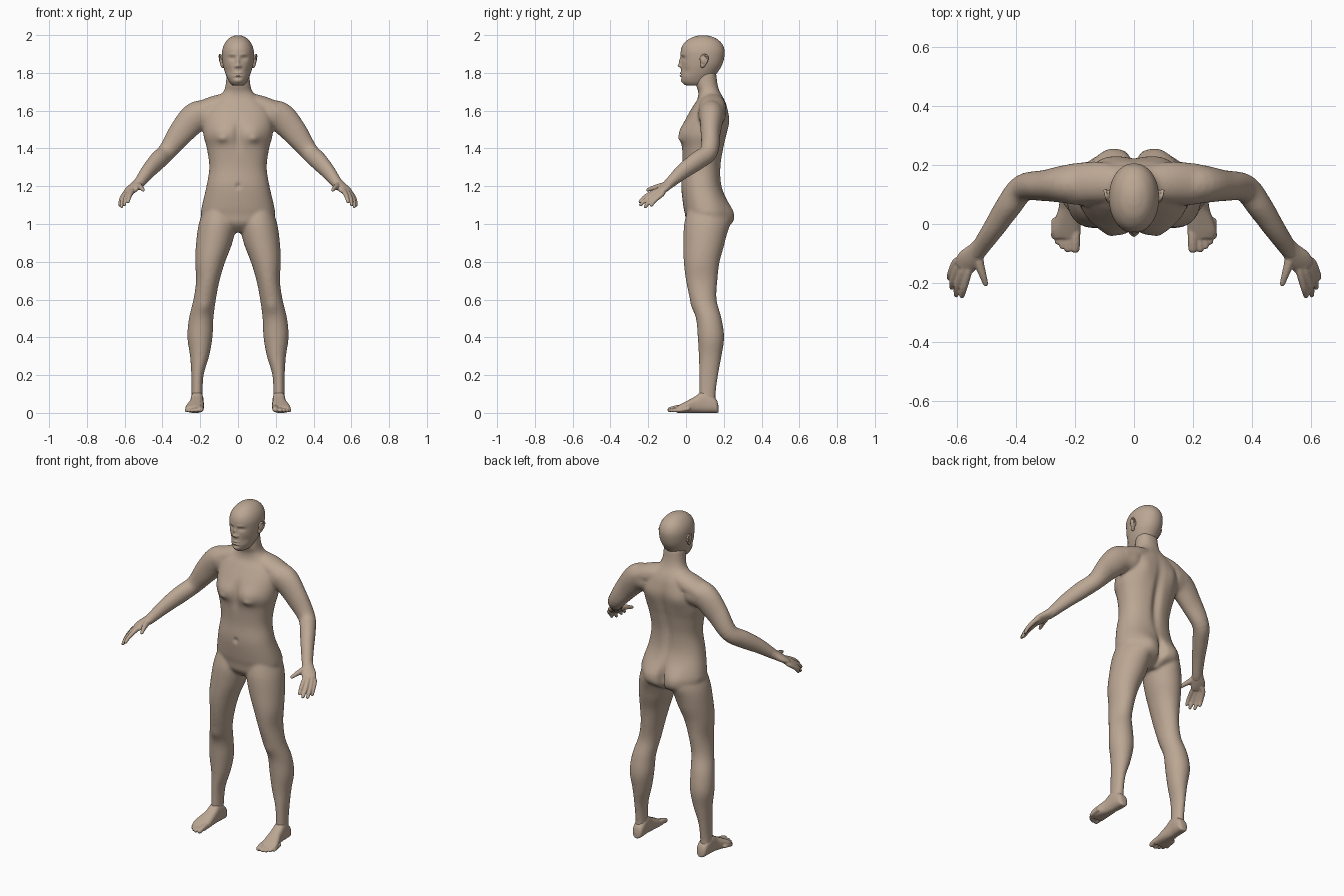
import bpy, bmesh, math
from mathutils import Vector

skin = bpy.data.materials.new("skin")
skin.diffuse_color = (0.50, 0.385, 0.295, 1)


def spline(keys, steps):
    """Smooth curve through rows of numbers."""
    out = []
    for i in range(len(keys) - 1):
        a, b, c, d = (keys[max(0, min(len(keys) - 1, i + k))] for k in (-1, 0, 1, 2))
        for s in range(steps):
            t = s / steps
            out.append([0.5 * (2 * q + (r - p) * t + (2 * p - 5 * q + 4 * r - w) * t * t
                               + (3 * q - p - 3 * r + w) * t ** 3)
                        for p, q, r, w in zip(a, b, c, d)])
    return out + [list(keys[-1])]


def loft(bm, rings, n=32, power=1.0):
    """Closed skin over (centre, u, v) ellipses."""
    def wave(f):
        return math.copysign(abs(f) ** power, f)
    rows = []
    for c, u, v in rings:
        rows.append([bm.verts.new(c + u * wave(math.cos(k * math.tau / n))
                                  + v * wave(math.sin(k * math.tau / n))) for k in range(n)])
    for a, b in zip(rows, rows[1:]):
        for k in range(n):
            bm.faces.new((a[k], a[(k + 1) % n], b[(k + 1) % n], b[k]))
    bm.faces.new(rows[0][::-1])
    bm.faces.new(rows[-1])


def column(bm, keys, steps=5, n=32, power=1.0):
    """Upright loft; keys are z, x left, x right, y front, y back."""
    loft(bm, [(Vector(((l + r) / 2, (f + b) / 2, z)), Vector(((r - l) / 2, 0, 0)),
               Vector((0, (b - f) / 2, 0))) for z, l, r, f, b in spline(keys, steps)], n, power)


def tube(bm, keys, s, steps=5, n=20):
    """Round-ended limb; keys are x, y, z, side radius, up radius."""
    pts = spline([(k[0] * s, *k[1:]) for k in keys], steps)
    rings = []
    for i, p in enumerate(pts):
        d = (Vector(pts[min(i + 1, len(pts) - 1)][:3]) - Vector(pts[max(i - 1, 0)][:3])).normalized()
        side = d.cross(Vector((0, 0, 1))).normalized()
        rings.append((Vector(p[:3]), side * p[3], side.cross(d) * p[4], d))

    def cap(ring, sign):
        c, u, v, d = ring
        r = min(u.length, v.length)
        return [(c + d * sign * r * math.sin(a), u * math.cos(a), v * math.cos(a))
                for a in (0.4, 0.8, 1.2, 1.45)]
    loft(bm, cap(rings[0], -1)[::-1] + [r[:3] for r in rings] + cap(rings[-1], 1), n)


def ball(bm, centre, radii):
    ret = bmesh.ops.create_uvsphere(bm, u_segments=24, v_segments=14, radius=1)
    for v in ret["verts"]:
        v.co = Vector(centre) + Vector(a * b for a, b in zip(v.co, radii))


def finish(name, bm, voxel=0, rounds=0, bumps=()):
    """Fuse the pieces, soften them, then press in or pull out details along y."""
    bmesh.ops.recalc_face_normals(bm, faces=bm.faces)
    me = bpy.data.meshes.new(name)
    bm.to_mesh(me)
    bm.free()
    ob = bpy.data.objects.new(name, me)
    bpy.context.collection.objects.link(ob)
    if voxel:
        m = ob.modifiers.new("fuse", 'REMESH')
        m.mode, m.voxel_size = 'VOXEL', voxel
        m = ob.modifiers.new("soften", 'SMOOTH')
        m.factor, m.iterations = 0.5, rounds
        bpy.context.view_layer.update()
        me = bpy.data.meshes.new_from_object(ob.evaluated_get(bpy.context.evaluated_depsgraph_get()))
        ob.modifiers.clear()
        ob.data = me
    for v in me.vertices if bumps else ():
        x, y, z = abs(v.co.x), v.co.y, v.co.z
        for bx, by, bz, rx, ry, rz, dy in bumps:
            e = ((x - bx) / rx) ** 2 + ((y - by) / ry) ** 2 + ((z - bz) / rz) ** 2
            if e < 9:
                v.co.y += dy * math.exp(-e)
    me.materials.clear()
    me.materials.append(skin)
    for p in me.polygons:
        p.use_smooth = True
        p.material_index = 0
    return ob


# Torso and neck
body = bmesh.new()
torso = [(0.955, .08, .05, .17), (1.0, .17, .005, .23), (1.05, .195, -.005, .235),
         (1.1, .19, -.015, .225), (1.2, .167, -.025, .19), (1.3, .152, -.018, .185),
         (1.4, .165, -.022, .2), (1.47, .183, -.028, .215), (1.55, .185, -.005, .228),
         (1.62, .165, .035, .218), (1.66, .12, .06, .203), (1.70, .078, .065, .18),
         (1.74, .065, .052, .167), (1.80, .06, .05, .16)]
column(body, [(z, -w, w, f, b) for z, w, f, b in torso], 5, 40, 0.88)

leg = [(1.08, .03, .18, .01, .2), (1.0, .01, .208, -.01, .22), (.9, .03, .222, -.014, .205),
       (.8, .068, .227, -.012, .178), (.7, .098, .222, .0, .166), (.6, .117, .236, .022, .162),
       (.5, .13, .26, .053, .188), (.4, .135, .268, .062, .202), (.3, .153, .254, .068, .188),
       (.2, .182, .247, .069, .17), (.1, .187, .246, .07, .157), (.05, .185, .25, .07, .16)]
arm = [(.16, .135, 1.58, .075, .075), (.225, .135, 1.565, .066, .08), (.30, .13, 1.485, .053, .068),
       (.375, .122, 1.385, .047, .05), (.425, .06, 1.335, .044, .05), (.475, -.015, 1.28, .037, .042),
       (.52, -.08, 1.222, .031, .03), (.535, -.10, 1.205, .03, .026)]
for s in (1, -1):
    column(body, [(z, l * s, r * s, f, b) for z, l, r, f, b in leg])
    tube(body, arm, s)
    # Shoulder slope
    tube(body, [(.03, .135, 1.65, .06, .05), (.12, .14, 1.625, .07, .055), (.21, .135, 1.585, .07, .06)], s)
finish("body", body, .0075, 9, [
    (.085, -.02, 1.485, .065, .08, .05, -.018),   # chest muscles
    (.085, -.04, 1.45, .025, .08, .018, -.01),
    (0, -.03, 1.47, .022, .1, .07, .012),         # breastbone
    (0, -.02, 1.2, .012, .06, .014, .01),         # navel
    (.085, .23, 1.045, .065, .07, .07, .026),     # buttocks
    (0, .23, 1.03, .018, .1, .075, -.03),
    (0, .2, 1.38, .025, .1, .17, -.018),          # spine groove
    (.1, .22, 1.54, .05, .06, .07, .01),          # shoulder blades
    (.175, .03, .56, .03, .05, .035, -.006),      # kneecaps
])

# Head with carved face
head = bmesh.new()
skull = [(1.732, .022, .01, .085), (1.738, .034, -.008, .11), (1.752, .046, -.02, .125),
         (1.775, .058, -.026, .145), (1.80, .068, -.026, .165), (1.84, .079, -.025, .19),
         (1.88, .084, -.026, .202), (1.92, .083, -.027, .204), (1.955, .071, -.012, .19),
         (1.982, .049, .02, .16), (1.995, .025, .055, .125), (1.999, .007, .08, .1)]
column(head, [(z, -w, w, f, b) for z, w, f, b in skull], 7, 112, 0.95)
finish("head", head, bumps=[
    (.033, -.02, 1.877, .017, .04, .011, .011),   # eye sockets
    (.033, -.015, 1.875, .011, .04, .007, -.006),  # eyelids
    (.033, -.015, 1.875, .010, .04, .0022, .003),
    (.03, -.025, 1.897, .022, .04, .007, -.004),  # brows
    (0, -.025, 1.86, .009, .05, .022, -.011),     # nose
    (0, -.025, 1.838, .012, .05, .010, -.015),
    (.013, -.025, 1.834, .007, .05, .007, -.008),
    (0, -.025, 1.798, .02, .05, .005, -.007),     # lips
    (0, -.025, 1.785, .018, .05, .005, -.007),
    (0, -.03, 1.7915, .024, .05, .0025, .005),
    (0, -.025, 1.773, .02, .05, .006, .003),
    (0, -.02, 1.757, .02, .05, .010, -.005),      # chin
    (.05, 0, 1.81, .018, .05, .022, .006),        # cheeks
])

# Fingers run knuckle, middle joint, tip
fingers = [[(.562, -.165, 1.172), (.575, -.215, 1.145), (.582, -.243, 1.118)],
           [(.58, -.16, 1.166), (.598, -.21, 1.13), (.602, -.24, 1.102)],
           [(.594, -.145, 1.16), (.613, -.192, 1.12), (.616, -.215, 1.092)],
           [(.602, -.128, 1.157), (.62, -.165, 1.125), (.625, -.183, 1.1)]]
for s, label in ((1, "left"), (-1, "right")):
    # Ear
    ear = bmesh.new()
    ball(ear, (.085 * s, .095, 1.868), (.014, .02, .027))
    ball(ear, (.081 * s, .087, 1.843), (.011, .012, .017))
    tube(ear, [(.087, .075, 1.875, .004, .004), (.094, .092, 1.896, .005, .005),
               (.098, .113, 1.888, .005, .005), (.095, .112, 1.865, .005, .005),
               (.086, .095, 1.838, .006, .006)], s, 5, 10)
    finish(label + "_ear", ear, .0025, 3)

    # Hand
    hand = bmesh.new()
    tube(hand, [(.505, -.058, 1.242, .029, .029), (.53, -.09, 1.213, .032, .025),
                (.558, -.12, 1.188, .040, .021), (.575, -.142, 1.172, .038, .016)], s)
    for f in fingers:
        root = Vector((.553, -.11, 1.19)).lerp(Vector(f[0]), 0.5)
        tube(hand, [(*root, .013, .013)] + [(*p, r, r) for p, r in zip(f, (.0135, .0115, .009))], s, 4, 12)
    tube(hand, [(.53, -.10, 1.208, .018, .018), (.522, -.14, 1.198, .016, .017),
                (.511, -.175, 1.19, .0125, .0125), (.502, -.203, 1.18, .009, .009)], s, 4, 12)
    finish(label + "_hand", hand, .004, 4)

    # Foot: y, centre x, half width, height
    foot = bmesh.new()
    sole = [(.172, .214, .012, .035), (.162, .214, .029, .07), (.13, .215, .034, .10),
            (.09, .217, .034, .115), (.05, .219, .037, .088), (.01, .225, .045, .066),
            (-.025, .23, .049, .048), (-.05, .228, .045, .034)]
    loft(foot, [(Vector((c * s, y, h / 2)), Vector((w, 0, 0)), Vector((0, 0, h / 2)))
                for y, c, w, h in spline(sole, 5)], 28, 0.8)
    for i in range(5):
        x, r = (.197, .222, .241, .257, .270)[i], (.016, .0115, .0105, .01, .0095)[i]
        tip = (-.084, -.086, -.076, -.061, -.042)[i]
        tube(foot, [(x, tip + .055, r + .012, r, r), (x + .001, tip + .025, r + .007, r, r),
                    (x + .002, tip, r + .001, r, r * .9)], s, 4, 12)
    finish(label + "_foot", foot, .0045, 4)
